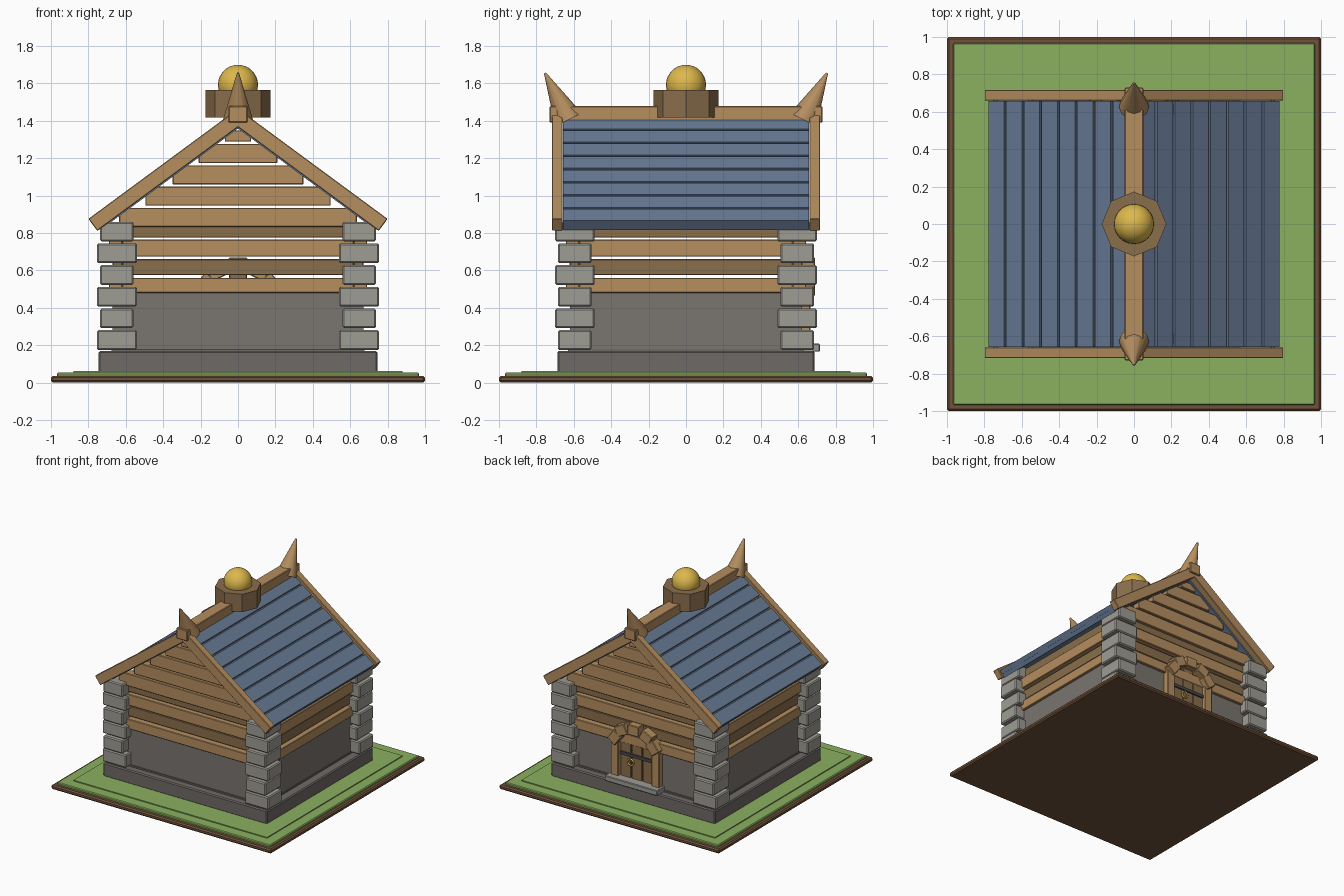
import bpy
import math
from mathutils import Vector

if "Cube" in bpy.data.objects:
    bpy.data.objects.remove(bpy.data.objects["Cube"])


def material(name, rgb):
    """Flat material from 0-255 display values."""
    lin = [((v / 255 + 0.055) / 1.055) ** 2.4 for v in rgb]
    m = bpy.data.materials.new(name)
    m.use_nodes = True
    m.diffuse_color = (*lin, 1)
    m.node_tree.nodes["Principled BSDF"].inputs["Base Color"].default_value = (*lin, 1)
    return m


soil = material("soil brown", (112, 82, 58))
grass = material("grass green", (139, 177, 96))
footing = material("footing grey", (111, 106, 103))
wall = material("wall grey", (122, 117, 112))
stone = material("pale stone", (158, 156, 148))
timber = material("light timber", (181, 142, 95))
dark = material("dark timber", (138, 110, 76))
slate = material("roof blue", (104, 123, 150))
gold = material("gold", (221, 184, 76))
iron = material("dark iron", (72, 72, 78))


def box(name, mat, x, y, z, bevel=0.0):
    """Box from (low, high) ranges on each axis."""
    bpy.ops.mesh.primitive_cube_add(
        size=1, location=[(a + b) / 2 for a, b in (x, y, z)])
    o = bpy.context.object
    o.name = name
    o.scale = [b - a for a, b in (x, y, z)]
    bpy.ops.object.transform_apply(location=False, rotation=False, scale=True)
    o.data.materials.append(mat)
    if bevel:
        mod = o.modifiers.new("bevel", "BEVEL")
        mod.width = bevel
        mod.segments = 1
    return o


def sym(v):
    return (-v, v)


def span(s, a, b):
    """Range from a to b, mirrored when s is -1."""
    return tuple(sorted((s * a, s * b)))


# Ground
box("soil_slab", soil, sym(1), sym(1), (0, 0.036), 0.01)
box("grass_layer", grass, sym(0.968), sym(0.968), (0.03, 0.053), 0.006)
box("grass_rise", grass, sym(0.88), sym(0.88), (0.05, 0.061))

# Footing and lower walls
box("footing", footing, sym(0.745), sym(0.688), (0.055, 0.168), 0.008)
box("footing_cap", footing, sym(0.675), sym(0.63), (0.16, 0.18))
for s in (-1, 1):
    box("lower_end_wall", wall, sym(0.67), span(s, 0.54, 0.62), (0.17, 0.48))
    box("lower_side_wall", wall, span(s, 0.59, 0.67), sym(0.62), (0.17, 0.48))

# Corner stones, alternately long in x and in y
for sx in (-1, 1):
    for sy in (-1, 1):
        for i in range(6):
            z = 0.175 + i * 0.116
            if i % 2 == 0:
                xr, yr = (0.54, 0.755), (0.505, 0.685)
            else:
                xr, yr = (0.56, 0.737), (0.488, 0.70)
            box("corner_stone", stone, span(sx, *xr), span(sy, *yr),
                (z, z + 0.105), 0.008)

# Wall planks, alternating light proud and dark recessed
courses = [(0.48, 0.56), (0.575, 0.66), (0.673, 0.765), (0.775, 0.845)]
for i, zr in enumerate(courses):
    mat, out = (timber, 0.02) if i % 2 == 0 else (dark, 0.0)
    for s in (-1, 1):
        box("end_plank", mat, sym(0.62), span(s, 0.57, 0.622 + out), zr, 0.004)
        box("side_plank", mat, span(s, 0.62, 0.67 + out), sym(0.57), zr, 0.004)

# Gable planks, stepping in towards the ridge
for i, half in enumerate((0.635, 0.495, 0.35, 0.21, 0.07)):
    z = 0.832 + i * 0.114
    for s in (-1, 1):
        box("gable_plank", timber, sym(half), span(s, 0.58, 0.645),
            (z, z + (0.102 if i < 4 else 0.06)), 0.004)

# Roof
slope = math.atan(0.737)
cs, sn = math.cos(slope), math.sin(slope)


def roof_piece(name, mat, s, apex, t0, t1, depth0, depth1, y, bevel=0.0):
    """Board lying on the slope: t runs down from the ridge, depth below it."""
    o = box(name, mat, (t0, t1), y, (-depth1, -depth0), bevel)
    t, h = o.location.x, o.location.z
    o.location = (s * (cs * t + sn * h), o.location.y, apex - sn * t + cs * h)
    o.rotation_euler.y = slope * s
    if s < 0:
        o.rotation_euler.y = -slope
    return o


eave = 0.967
step = 0.118
for s in (-1, 1):
    roof_piece("roof_sheet", slate, s, 1.44, 0, eave - 0.004, 0.03, 0.066, sym(0.658))
    for i in range(8):
        t1 = eave - i * step
        roof_piece("roof_plank", slate, s, 1.44, t1 - step + 0.014, t1, 0, 0.034,
                   sym(0.658))
    for e in (-1, 1):
        roof_piece("barge_board", timber, s, 1.465, 0, 0.8 / cs, 0, 0.08,
                   span(e, 0.66, 0.717), 0.004)
box("ridge_beam", timber, sym(0.05), sym(0.73), (1.39, 1.478), 0.005)

# Ridge horns
for s in (-1, 1):
    base, tip = Vector((0, s * 0.628, 1.405)), Vector((0, s * 0.754, 1.655))
    axis = tip - base
    bpy.ops.mesh.primitive_cone_add(
        vertices=12, radius1=0.08, radius2=0.006, depth=axis.length,
        location=(base + tip) / 2, rotation=axis.to_track_quat("Z", "Y").to_euler())
    horn = bpy.context.object
    horn.name = "ridge_horn"
    horn.data.materials.append(timber)
    bpy.ops.object.shade_smooth_by_angle(angle=math.radians(40))

# Ridge pedestal and ball
bpy.ops.mesh.primitive_cylinder_add(vertices=8, radius=0.173, depth=0.147,
                                    location=(0, 0, 1.492))
pedestal = bpy.context.object
pedestal.name = "pedestal"
pedestal.data.materials.append(dark)
bpy.ops.mesh.primitive_uv_sphere_add(segments=24, ring_count=16, radius=0.107,
                                     location=(0, 0, 1.592))
ball = bpy.context.object
ball.name = "gold_ball"
ball.data.materials.append(gold)
bpy.ops.object.shade_smooth()

# Doorway in the back wall
box("door_step", stone, sym(0.24), (0.6, 0.716), (0.165, 0.208), 0.005)
for i in (-1, 0, 1):
    x = i * 0.1
    box("door_plank", dark, (x - 0.047, x + 0.047), (0.59, 0.64),
        (0.2, 0.59 - 0.05 * abs(i)), 0.004)
box("door_bar", iron, sym(0.145), (0.63, 0.652), (0.385, 0.41))
for s in (-1, 1):
    box("door_post", timber, span(s, 0.15, 0.22), (0.58, 0.665), (0.175, 0.5), 0.005)
for i in range(5):
    a = math.radians(10 + 40 * i)
    block = box("arch_block", timber, sym(0.05), (0.58, 0.69), sym(0.042), 0.005)
    block.location.x = 0.175 * math.cos(a)
    block.location.z = 0.505 + 0.122 * math.sin(a)
    block.rotation_euler.y = (math.pi / 2 - a) * 0.65
bpy.ops.mesh.primitive_torus_add(
    major_radius=0.026, minor_radius=0.007, major_segments=20, minor_segments=8,
    location=(0.045, 0.655, 0.345), rotation=(math.pi / 2, 0, 0))
ring = bpy.context.object
ring.name = "door_ring"
ring.data.materials.append(gold)
bpy.ops.object.shade_smooth()
